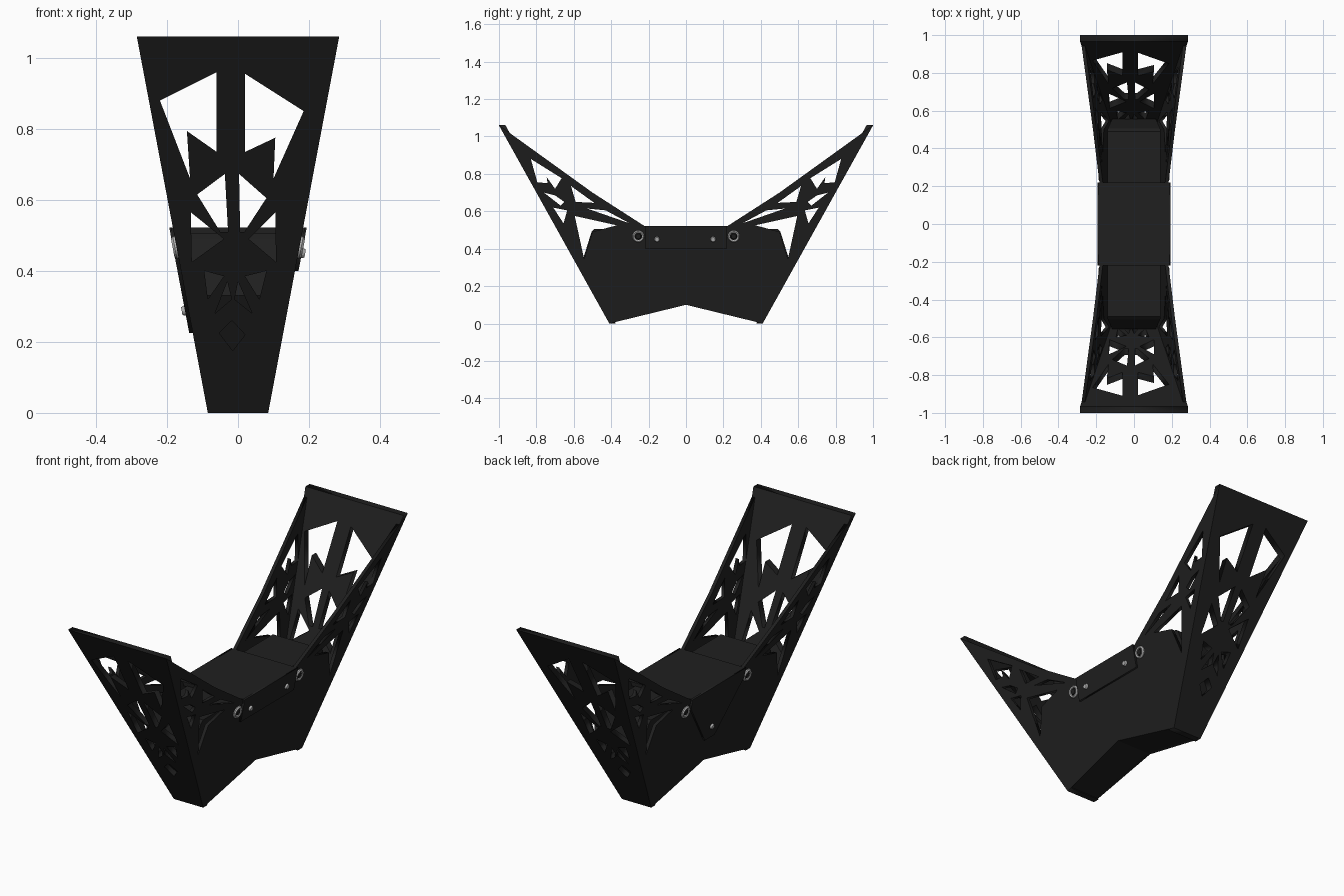
import bpy
import bmesh
import math
from mathutils import Matrix, Vector

default_cube = bpy.data.objects.get("Cube")
if default_cube:
    bpy.data.objects.remove(default_cube, do_unlink=True)


def make_material(name, rgb):
    mat = bpy.data.materials.new(name)
    mat.use_nodes = True
    color = (*rgb, 1.0)
    mat.diffuse_color = color
    mat.node_tree.nodes["Principled BSDF"].inputs["Base Color"].default_value = color
    return mat


BLACK = make_material("black shell", (0.014, 0.014, 0.014))
STEEL = make_material("bolt steel", (0.45, 0.45, 0.45))


def half_width(z):
    """Outer half width of the flared shell at a height."""
    return 0.085 + 0.1887 * z


def end_depth(z):
    """Distance of the leaning end wall from the middle at a height."""
    return 0.41 + 0.557 * z


def add_object(name, bm, material):
    bmesh.ops.recalc_face_normals(bm, faces=bm.faces)
    mesh = bpy.data.meshes.new(name)
    bm.to_mesh(mesh)
    bm.free()
    mesh.materials.append(material)
    obj = bpy.data.objects.new(name, mesh)
    bpy.context.collection.objects.link(obj)
    return obj


def cut_panel(name, outline, windows, thickness, place):
    """Flat panel with window openings, set into space by the place function."""
    curve = bpy.data.curves.new(name + " outline", "CURVE")
    curve.dimensions = "2D"
    curve.fill_mode = "BOTH"
    curve.extrude = 0.5
    for loop in [outline] + windows:
        spline = curve.splines.new("POLY")
        spline.points.add(len(loop) - 1)
        spline.use_cyclic_u = True
        for point, (u, v) in zip(spline.points, loop):
            point.co = (u, v, 0, 1)
    helper = bpy.data.objects.new(name + " helper", curve)
    bpy.context.collection.objects.link(helper)
    graph = bpy.context.evaluated_depsgraph_get()
    mesh = bpy.data.meshes.new_from_object(helper.evaluated_get(graph))
    bm = bmesh.new()
    bm.from_mesh(mesh)
    bpy.data.objects.remove(helper, do_unlink=True)
    bpy.data.meshes.remove(mesh)
    bpy.data.curves.remove(curve)
    bmesh.ops.remove_doubles(bm, verts=bm.verts, dist=0.0001)
    for vert in bm.verts:
        u, v, w = vert.co
        vert.co = place(u, v, (w + 0.5) * thickness)
    return add_object(name, bm, BLACK)


def cross_block(name, profile, width):
    """Solid spanning left to right from a side profile."""
    bm = bmesh.new()
    sides = [[bm.verts.new((s * width(z), y, z)) for y, z in profile] for s in (-1, 1)]
    for ring in sides:
        bm.faces.new(ring)
    for i in range(len(profile)):
        j = (i + 1) % len(profile)
        bm.faces.new((sides[0][i], sides[0][j], sides[1][j], sides[1][i]))
    return add_object(name, bm, BLACK)


def mirrored(loop):
    return [(-u, v) for u, v in loop]


# End walls with fan, wing and diamond openings
end_outline = [(-0.085, 0), (0.085, 0), (0.285, 1.06), (-0.285, 1.06)]
end_windows = [
    # upper fan
    [(-0.22, 0.88), (-0.06, 0.96), (-0.06, 0.735), (-0.144, 0.794), (-0.135, 0.66)],
    [(0.02, 0.955), (0.185, 0.85), (0.10, 0.66), (0.105, 0.775), (0.02, 0.735)],
    # middle petals
    [(-0.115, 0.615), (-0.037, 0.673), (-0.028, 0.51), (-0.05, 0.51)],
    [(0.003, 0.673), (0.08, 0.605), (0.018, 0.51), (0.006, 0.51)],
    # side wedges
    [(-0.133, 0.565), (-0.04, 0.49), (-0.13, 0.425)],
    [(0.105, 0.565), (0.03, 0.49), (0.107, 0.425)],
    # lower star and diamond
    [(-0.095, 0.40), (-0.04, 0.385), (-0.085, 0.32)],
    [(0.02, 0.385), (0.08, 0.40), (0.06, 0.32)],
    [(-0.03, 0.37), (-0.018, 0.32), (-0.065, 0.28)],
    [(0.0, 0.37), (-0.01, 0.32), (0.04, 0.28)],
    [(-0.053, 0.225), (-0.017, 0.26), (0.02, 0.22), (-0.015, 0.175)],
]
for name, s in (("front_wall", -1), ("back_wall", 1)):
    cut_panel(name, end_outline, end_windows, 0.035,
              lambda x, z, w, s=s: (x, s * (end_depth(z) - w), z))

# Side walls with lattice openings at both raised ends
half_outline = [(-0.22, 0.52), (-0.5, 0.70), (-1, 1.06), (-0.41, 0)]
side_outline = half_outline + [(0, 0.1)] + mirrored(half_outline)[::-1]
lattice = [
    [(-0.83, 0.88), (-0.665, 0.777), (-0.70, 0.72), (-0.745, 0.783),
     (-0.74, 0.75), (-0.795, 0.755)],
    [(-0.76, 0.70), (-0.70, 0.685), (-0.65, 0.65), (-0.67, 0.63)],
    [(-0.71, 0.62), (-0.635, 0.605), (-0.655, 0.535)],
    [(-0.615, 0.735), (-0.49, 0.645), (-0.59, 0.65)],
    [(-0.53, 0.615), (-0.43, 0.605), (-0.30, 0.535)],
    [(-0.595, 0.575), (-0.37, 0.525), (-0.5, 0.49), (-0.545, 0.345)],
]
side_windows = lattice + [mirrored(loop) for loop in lattice]
for name, s in (("left_wall", 1), ("right_wall", -1)):
    cut_panel(name, side_outline, side_windows, 0.018,
              lambda y, z, w, s=s: (s * (half_width(z) - w), y, z))

# Bent floor
cross_block("floor", [(-0.41, 0), (0, 0.1), (0.41, 0), (0.425, 0.03), (0, 0.13), (-0.425, 0.03)],
            lambda z: half_width(z) - 0.002)

# Inner box and the lid across the middle
box_half = [(-0.49, 0.505), (-0.505, 0.49), (-0.555, 0.33), (-0.39, 0.03)]
cross_block("inner_box", box_half + [(0, 0.12)] + mirrored(box_half)[::-1],
            lambda z: 0.07 + 0.14 * z)
cross_block("lid", [(-0.22, 0.5), (0.22, 0.5), (0.22, 0.522), (-0.22, 0.522)],
            lambda z: half_width(z) + 0.005)

# Side flaps hanging from the lid
flaps = (
    ("left_flap", 1, [(-0.22, 0.40), (0.22, 0.40), (0.22, 0.522), (-0.22, 0.522)]),
    ("right_flap", -1, [(-0.22, 0.522), (-0.22, 0.47), (-0.04, 0.225), (0.04, 0.225),
                        (0.22, 0.47), (0.22, 0.522)]),
)
for name, s, outline in flaps:
    cut_panel(name, outline, [], 0.01,
              lambda y, z, w, s=s: (s * (half_width(z) + w), y, z))


def on_side(s, y, z, lift):
    """Matrix whose local z points straight out of a side wall."""
    normal = Vector((s, 0, -0.1887)).normalized()
    turn = normal.to_track_quat("Z", "Y").to_matrix().to_4x4()
    spot = Vector((s * half_width(z), y, z)) + normal * lift
    return Matrix.Translation(spot) @ turn


def washer(name, matrix):
    """Bevelled ring revolved from a small section."""
    bm = bmesh.new()
    section = [(0.02, 0), (0.032, 0), (0.032, 0.005), (0.027, 0.011), (0.02, 0.008)]
    verts = [bm.verts.new((r, 0, h)) for r, h in section]
    edges = [bm.edges.new((verts[i - 1], verts[i])) for i in range(len(verts))]
    bmesh.ops.spin(bm, geom=verts + edges, cent=(0, 0, 0), axis=(0, 0, 1),
                   angle=math.tau, steps=20, use_duplicate=False)
    bmesh.ops.remove_doubles(bm, verts=bm.verts, dist=0.0001)
    add_object(name, bm, STEEL).matrix_world = matrix


def stud(name, matrix, radius, material):
    bm = bmesh.new()
    bmesh.ops.create_cone(bm, cap_ends=True, segments=16, radius1=radius,
                          radius2=radius * 0.7, depth=0.012)
    add_object(name, bm, material).matrix_world = matrix


# Hinge washers at the lid corners, and flap screws
for side, s in (("left", 1), ("right", -1)):
    for end, e in (("front", -1), ("back", 1)):
        washer(f"{side}_{end}_washer", on_side(s, e * 0.255, 0.467, 0))
        stud(f"{side}_{end}_pivot", on_side(s, e * 0.255, 0.467, 0.003), 0.019, BLACK)
for end, y in (("front", -0.155), ("back", 0.145)):
    stud(f"left_{end}_screw", on_side(1, y, 0.452, 0.013), 0.016, STEEL)
stud("right_screw", on_side(-1, 0, 0.29, 0.013), 0.016, STEEL)
